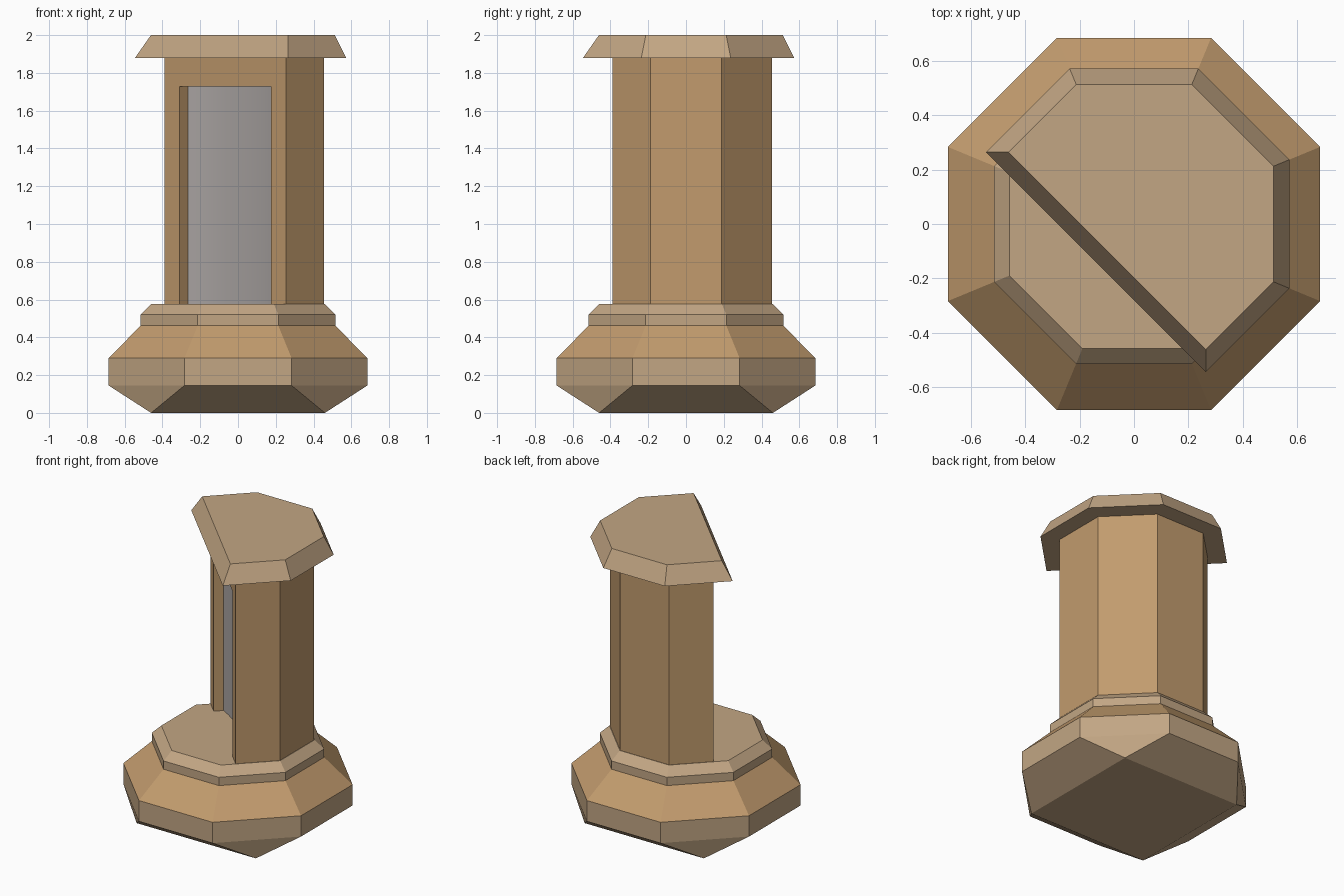
import bpy, bmesh, math

if "Cube" in bpy.data.objects:
    bpy.data.objects.remove(bpy.data.objects["Cube"])


def material(name, rgb):
    m = bpy.data.materials.new(name)
    m.diffuse_color = (*rgb, 1)
    m.use_nodes = True
    m.node_tree.nodes["Principled BSDF"].inputs["Base Color"].default_value = m.diffuse_color
    return m


TAN = material("tan", (0.54, 0.33, 0.155))
TRIM = material("trim", (0.54, 0.38, 0.23))
GREY = material("grey", (0.42, 0.39, 0.38))


def loft(name, rings, mats, band_mats=None):
    """Closed solid through rings of (z, [(x, y), ...]), one material slot per band."""
    bm = bmesh.new()
    vs = [[bm.verts.new((x, y, z)) for x, y in pts] for z, pts in rings]
    band_mats = band_mats or [0] * (len(rings) - 1)
    n = len(vs[0])
    for lo, hi, mi in zip(vs, vs[1:], band_mats):
        for i in range(n):
            j = (i + 1) % n
            bm.faces.new((lo[i], lo[j], hi[j], hi[i])).material_index = mi
    bm.faces.new(vs[0][::-1]).material_index = band_mats[0]
    bm.faces.new(vs[-1]).material_index = band_mats[-1]
    bmesh.ops.remove_doubles(bm, verts=bm.verts, dist=1e-4)
    bmesh.ops.recalc_face_normals(bm, faces=bm.faces)
    me = bpy.data.meshes.new(name)
    bm.to_mesh(me)
    bm.free()
    ob = bpy.data.objects.new(name, me)
    bpy.context.collection.objects.link(ob)
    for m in mats:
        me.materials.append(m)
    return ob


def octagon(apothem):
    r = apothem / math.cos(math.pi / 8)
    return [(r * math.cos(math.pi / 8 + k * math.pi / 4),
             r * math.sin(math.pi / 8 + k * math.pi / 4)) for k in range(8)]


def cut_octagon(a, x, y):
    """Octagon sliced along the diagonal from (x, y) to (y, x)."""
    h = a * math.tan(math.pi / 8)
    return [(x, y), (y, x), (a, -h), (a, h), (h, a), (-h, a)]


def diag(u, d):
    """Point on the sliced side: u along the face, d inward from it."""
    s = math.sqrt(0.5)
    return (-0.0675 + s * (u + d), -0.0675 + s * (d - u))


# Base: square foot widening to an octagon, sloped skirt and lip
foot = [(math.copysign(0.46, x), math.copysign(0.46, y)) for x, y in octagon(1)]
loft("base", [(0, foot), (0.145, octagon(0.685)), (0.29, octagon(0.685)),
              (0.462, octagon(0.515)), (0.52, octagon(0.515)), (0.577, octagon(0.458))],
     [TRIM, TAN], [0, 0, 1, 0, 0])

# Column with a recess cut in its sliced side
plan = cut_octagon(0.455, -0.39, 0.255)
column = loft("column", [(0.577, plan), (1.88, plan)], [TAN])
W, TOP = 0.343, 1.728
hole = [diag(-W, -0.1), diag(W, -0.1), diag(W, 0.15), diag(-W, 0.15)]
cutter = loft("recess_cutter", [(0.5, hole), (TOP, hole)], [TAN])
cutter.hide_render = True
cutter.display_type = 'WIRE'
mod = column.modifiers.new("recess", 'BOOLEAN')
mod.operation = 'DIFFERENCE'
mod.solver = 'EXACT'
mod.object = cutter

# Grey hollow-curved panel at the back of the recess
SAG, N = 0.05, 10
front = []
for i in range(N + 1):
    t = -1 + 2 * i / N
    front.append(diag(W * t, 0.064 + SAG * (1 - t * t)))
panel_plan = front + [diag(W, 0.15), diag(-W, 0.15)]
panel = loft("recess_panel", [(0.577, panel_plan), (TOP, panel_plan)], [GREY])
bpy.ops.object.select_all(action='DESELECT')
panel.select_set(True)
bpy.context.view_layer.objects.active = panel
bpy.ops.object.shade_smooth_by_angle(angle=math.radians(30))

# Cap with sloped edges
loft("cap", [(1.88, cut_octagon(0.572, -0.545, 0.264)),
             (2.0, cut_octagon(0.513, -0.461, 0.264))], [TRIM])
